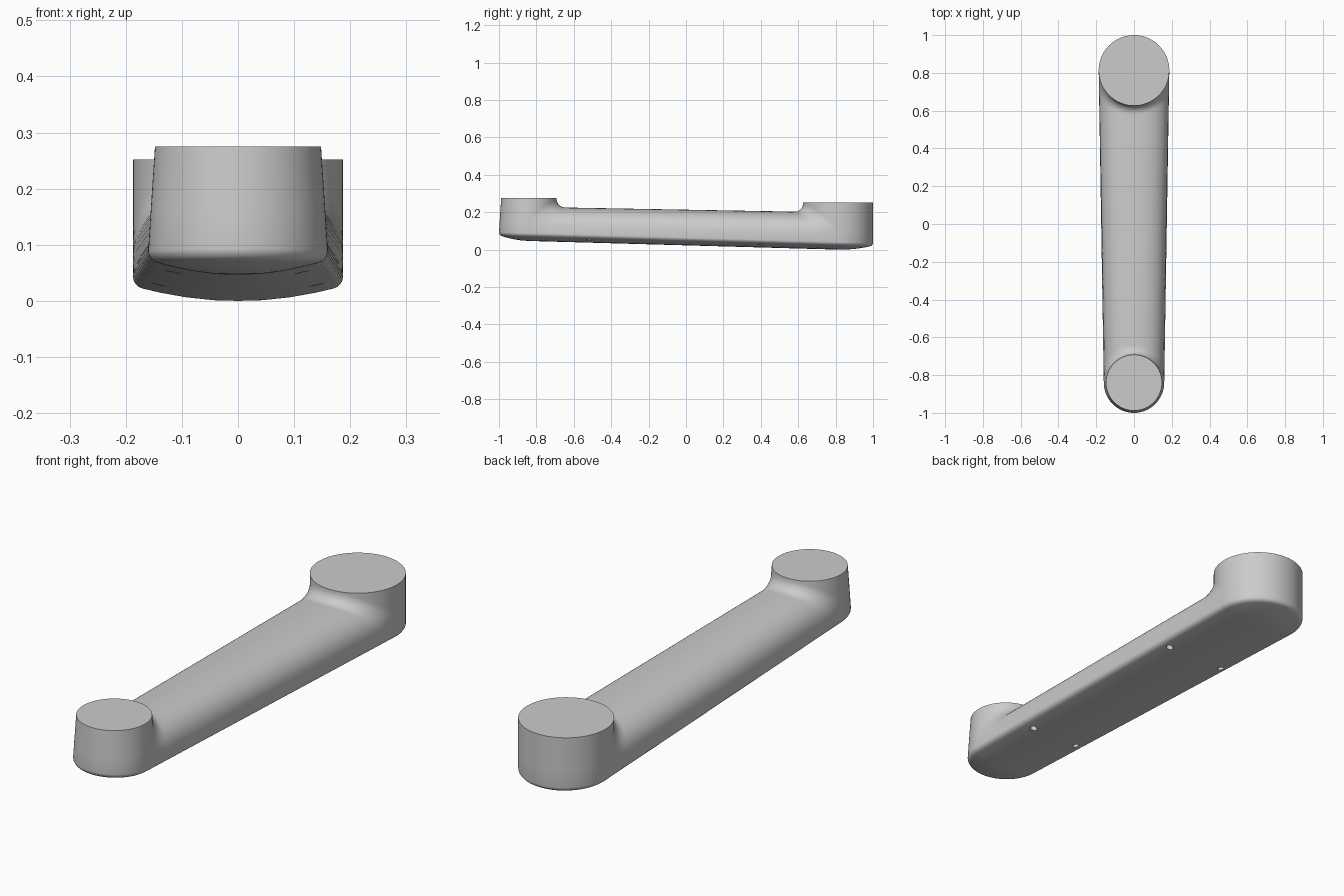
import bpy, bmesh
from math import sin, cos, pi, hypot, sqrt
from mathutils import Vector

if "Cube" in bpy.data.objects:
    bpy.data.objects.remove(bpy.data.objects["Cube"])

YS, YL = -0.84, 0.813            # centres of the small and large bosses
R_LARGE, R_BASE, R_TOP = 0.187, 0.16, 0.148
Z_SMALL, Z_LARGE = 0.275, 0.252  # boss top heights
FILLET, ROUND, CROWN = 0.045, 0.015, 0.027
N = 40                           # segments per half circle


def base(y):                     # sloping keel line of the underside
    return 0.0228 - 0.028 * y


def r_small(z):                  # drafted wall of the small boss
    return R_TOP + (Z_SMALL - z) * (R_BASE - R_TOP) / 0.182


def rise(d, r):                  # quarter-round blend height at distance d
    d = min(max(d, 0), r)
    return r - sqrt(max(0, r * r - (r - d) ** 2))


def dome(y, a):                  # rounded upper cross-section of the beam
    low, high = base(y) + 0.065, 0.2135 - 0.018 * y
    s = min(1, abs(sin(a)))
    return low + (high - low) * max(0, 1 - s ** 2.4) ** (1 / 2.4)


bm = bmesh.new()


def grid(rows):
    rows = [[bm.verts.new(p) for p in row] for row in rows]
    for r0, r1 in zip(rows, rows[1:]):
        for i in range(len(r0) - 1):
            bm.faces.new((r0[i], r0[i + 1], r1[i + 1], r1[i]))


def underside(outline, centre):
    """Crowned bottom with a rounded rim, from the centre line to the outline."""
    rows = []
    for f in (0, .25, .5, .75, .88, .92, .94, .96, .975, .988, .996, 1):
        row = []
        for p, c in zip(outline, centre):
            q = c.lerp(p, f)
            z = base(q.y) + CROWN * f * f + rise((p - c).length * (1 - f), ROUND)
            row.append((q.x, q.y, z))
        rows.append(row)
    grid(rows)
    return rows[-1]


angles = [-pi / 2 + pi * i / N for i in range(N + 1)]
ease = [0.1 * (i / 14) ** 2 for i in range(15)]
ts = ease + [0.1 + 0.8 * i / 12 for i in range(1, 12)] + [1 - t for t in reversed(ease)]

# Beam top, ruled between the two bosses and filleted into both
beam = []
for a in angles:
    y0 = YS + R_BASE * cos(a)
    ra = r_small(dome(y0, a) + FILLET)
    A = Vector((ra * sin(a), YS + ra * cos(a)))
    B = Vector((R_LARGE * sin(a), YL - R_LARGE * cos(a)))
    row = []
    for t in ts:
        p = A.lerp(B, t)
        z = dome(p.y, a) + rise(hypot(p.x, p.y - YS) - ra, FILLET) \
            + rise(hypot(p.x, p.y - YL) - R_LARGE, FILLET)
        row.append(Vector((p.x, p.y, z)))
    beam.append(row)
grid(beam)

# Bosses: inner wall, outer wall, flat top and rounded end of the underside
for yc, top_r, rim_r, top_z, col, side in ((YS, R_TOP, R_BASE, Z_SMALL, 0, 1),
                                           (YL, R_LARGE, R_LARGE, Z_LARGE, -1, -1)):
    def arc(r, z, s):
        return [(r * sin(a), yc + s * r * cos(a), z) for a in angles]
    inner, outer = arc(top_r, top_z, side), arc(top_r, top_z, -side)
    grid([inner, [row[col] for row in beam]])
    edge = beam[-1][col]
    out2 = [Vector(p[:2]) for p in arc(rim_r, 0, -side)]
    rim = underside(out2, [Vector((0, yc))] * (N + 1))
    grid([outer, arc(edge.x, edge.z, -side), rim])
    bm.faces.new([bm.verts.new(p) for p in inner + outer[-2:0:-1]])

# Beam sides and the long part of the underside
for s, row in ((-1, beam[0]), (1, beam[-1])):
    ys = [p.y for p in row]
    out2 = [Vector((s * (R_BASE + (R_LARGE - R_BASE) * (y - YS) / (YL - YS)), y)) for y in ys]
    grid([row, underside(out2, [Vector((0, y)) for y in ys])])

bmesh.ops.remove_doubles(bm, verts=bm.verts, dist=2e-5)
bmesh.ops.recalc_face_normals(bm, faces=bm.faces)
mesh = bpy.data.meshes.new("link_arm_cover")
bm.to_mesh(mesh)
bm.free()
arm = bpy.data.objects.new("link_arm_cover", mesh)
bpy.context.collection.objects.link(arm)

# Four small screw holes in the underside
for x, y in ((0.14, 0.4), (-0.14, 0.4), (0.115, -0.52), (-0.115, -0.52)):
    bpy.ops.mesh.primitive_cylinder_add(vertices=20, radius=0.014, depth=0.08,
                                        location=(x, y, base(y) + 0.005))
    cutter = bpy.context.object
    cutter.name = "screw_hole_cutter"
    cutter.hide_render = True
    mod = arm.modifiers.new("screw_hole", 'BOOLEAN')
    mod.operation, mod.solver, mod.object = 'DIFFERENCE', 'EXACT', cutter
    bpy.context.view_layer.objects.active = arm
    bpy.ops.object.modifier_apply(modifier=mod.name)
    bpy.data.objects.remove(cutter)

bpy.ops.object.select_all(action='DESELECT')
arm.select_set(True)
bpy.context.view_layer.objects.active = arm
bpy.ops.object.shade_smooth_by_angle(angle=0.7)
